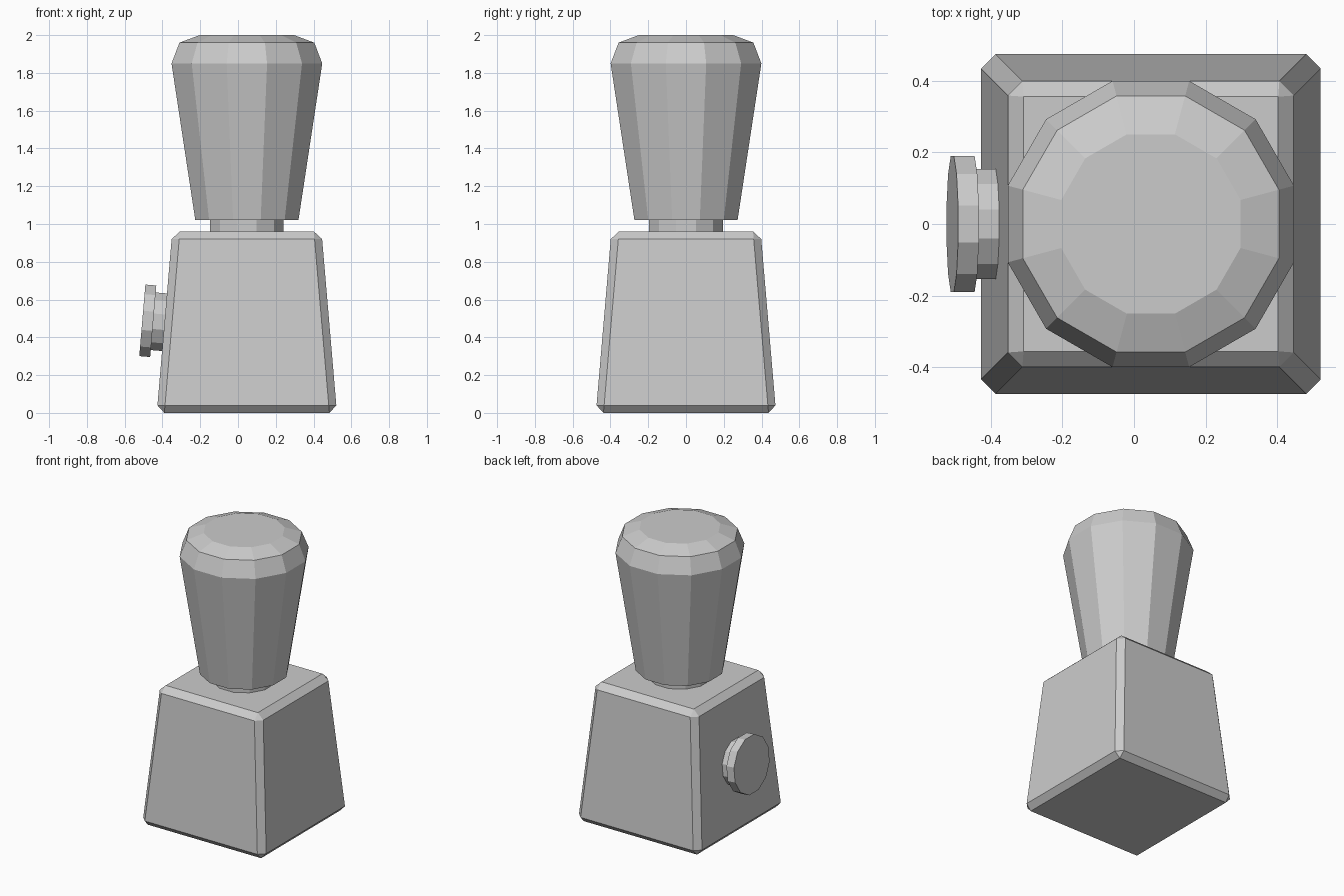
import bpy, bmesh, math
from mathutils import Matrix

if "Cube" in bpy.data.objects:
    bpy.data.objects.remove(bpy.data.objects["Cube"])

CX = 0.047               # shared vertical axis
SLOPE = (0.477 - 0.395) / 0.96


def finish(name, bm):
    bmesh.ops.recalc_face_normals(bm, faces=bm.faces)
    mesh = bpy.data.meshes.new(name)
    bm.to_mesh(mesh)
    bm.free()
    obj = bpy.data.objects.new(name, mesh)
    bpy.context.collection.objects.link(obj)
    return obj


def lathe(name, profile, matrix, sides=12):
    """Closed faceted solid from (apothem, height) rings, flats facing the axes."""
    bm = bmesh.new()
    k = 1 / math.cos(math.pi / sides)
    rings = []
    for r, z in profile:
        angles = [2 * math.pi * (i + 0.5) / sides for i in range(sides)]
        rings.append([bm.verts.new((r * k * math.cos(a), r * k * math.sin(a), z))
                      for a in angles])
    for lo, hi in zip(rings, rings[1:]):
        for i in range(sides):
            j = (i + 1) % sides
            bm.faces.new((lo[i], lo[j], hi[j], hi[i]))
    bm.faces.new(rings[0][::-1])
    bm.faces.new(rings[-1])
    bm.transform(matrix)
    return finish(name, bm)


# Tapered base block with chamfered edges
bm = bmesh.new()
bmesh.ops.create_cube(bm, size=2)
for v in bm.verts:
    top = v.co.z > 0
    h = 0.395 if top else 0.477
    v.co = (CX + v.co.x * h, v.co.y * h, 0.96 if top else 0)
bmesh.ops.bevel(bm, geom=bm.edges[:], offset=0.04, segments=1,
                affect='EDGES', profile=0.5)
finish("base_block", bm)

# Neck and flared grip
axis = Matrix.Translation((CX, 0, 0))
lathe("neck", [(0.195, 0.96), (0.195, 1.02)], axis)
lathe("grip", [(0.273, 1.02), (0.399, 1.85), (0.357, 1.96), (0.25, 2.0)], axis)

# Side button, standing square to the sloped left face
z0 = 0.48
x0 = CX - (0.477 - SLOPE * z0)
tilt = Matrix.Rotation(-(math.pi / 2 - math.atan(SLOPE)), 4, 'Y')
mount = Matrix.Translation((x0, 0, z0)) @ tilt
lathe("button_stem", [(0.153, 0), (0.153, 0.06)], mount)
lathe("button_cap", [(0.19, 0.06), (0.19, 0.118)], mount)
